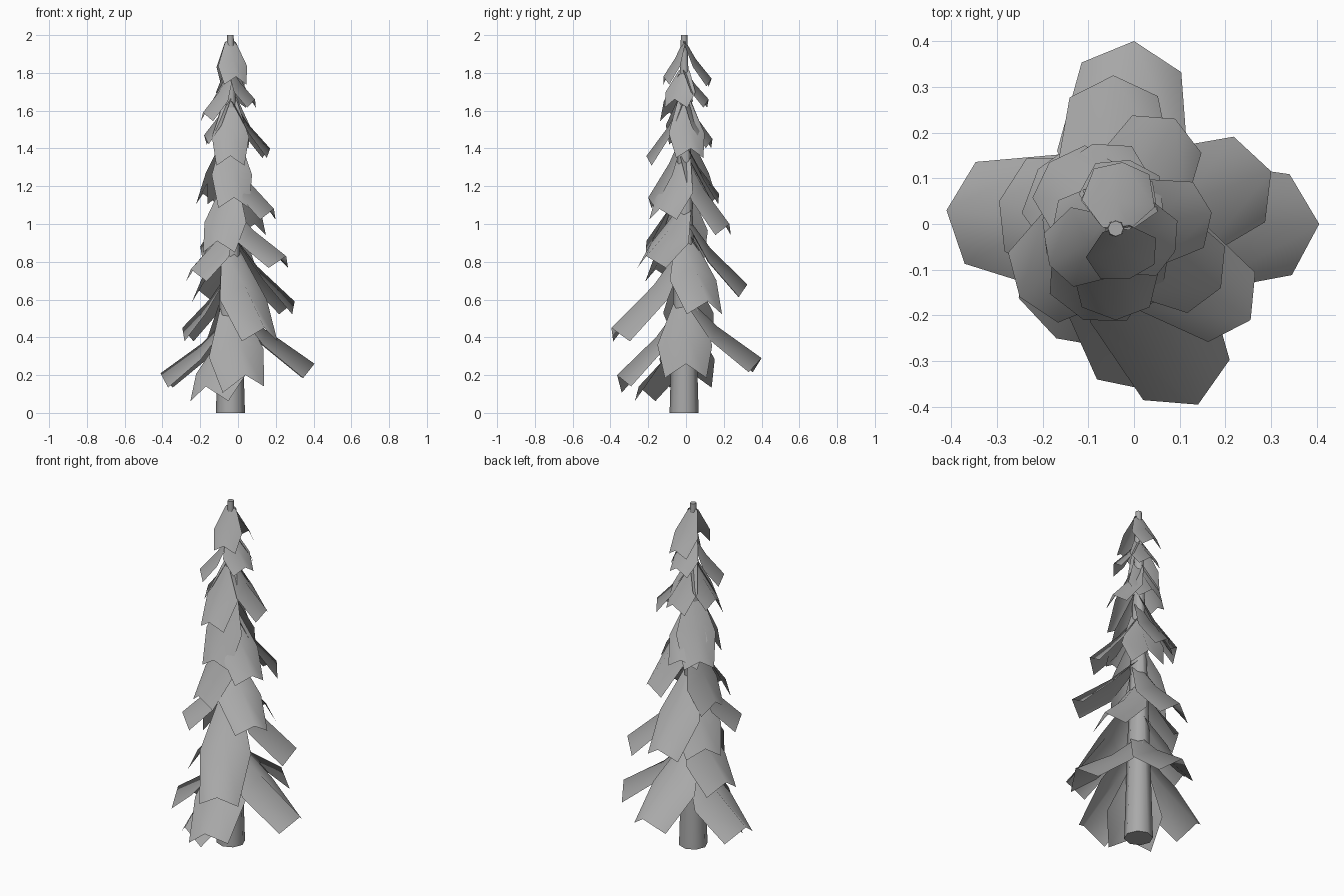
import bpy, bmesh, math
from mathutils import Vector

if "Cube" in bpy.data.objects:
    bpy.data.objects.remove(bpy.data.objects["Cube"])

AXIS = Vector((-0.04, -0.01, 0))

grey = bpy.data.materials.new("plain grey")
grey.diffuse_color = (0.4, 0.4, 0.4, 1)
grey.use_nodes = True
grey.node_tree.nodes["Principled BSDF"].inputs["Base Color"].default_value = grey.diffuse_color


def finish(name, bm, angle):
    mesh = bpy.data.meshes.new(name)
    bm.to_mesh(mesh)
    bm.free()
    mesh.materials.append(grey)
    obj = bpy.data.objects.new(name, mesh)
    bpy.context.collection.objects.link(obj)
    bpy.ops.object.select_all(action='DESELECT')
    obj.select_set(True)
    bpy.context.view_layer.objects.active = obj
    bpy.ops.object.shade_smooth_by_angle(angle=math.radians(angle))
    return obj


# Tapered trunk
bm = bmesh.new()
bmesh.ops.create_cone(bm, cap_ends=True, segments=8, radius1=0.077, radius2=0.017, depth=2)
bmesh.ops.translate(bm, verts=bm.verts, vec=AXIS + Vector((0, 0, 1)))
finish("trunk", bm, 50)

# Branch rows: ridge reach, ridge drop, edge reach, edge half width, edge sag below the ridge
ROWS = [(0.0, 0.0, 0.0, 0.2, 0.12), (0.42, 0.50, 0.38, 0.54, 0.30), (1.0, 1.0, 0.86, 0.41, 0.28)]


def branch(name, tip_x, tip_y, tip_z, base_z, roll=0.0):
    """Drooping arched sheet from the trunk to a pointed tip."""
    reach = Vector((tip_x, tip_y, 0)) - AXIS
    out = reach.normalized()
    side = Vector((-out.y, out.x, 0))
    width = 0.29 - 0.08 * tip_z
    bm = bmesh.new()
    grid = []
    for ridge_r, drop, edge_r, half, sag in ROWS:
        row = []
        for s in (-1, 0, 1):
            offset = s * half * width
            p = AXIS + reach * (edge_r if s else ridge_r) + side * offset
            p.z = base_z + (tip_z - base_z) * drop - abs(s) * sag * width + roll * offset
            row.append(bm.verts.new(p))
        grid.append(row)
    for a, b in zip(grid, grid[1:]):
        for j in (0, 1):
            bm.faces.new((a[j], b[j], b[j + 1], a[j + 1]))
    bmesh.ops.recalc_face_normals(bm, faces=bm.faces)
    if sum(f.normal.z for f in bm.faces) < 0:
        bmesh.ops.reverse_faces(bm, faces=bm.faces)
    finish(name, bm, 80)


# Tip x, tip y, tip z, height on the trunk, optional sideways roll
TIERS = {
    "bottom": [(0.0, 0.40, 0.29, 0.63), (0.405, 0.0, 0.26, 0.62), (-0.41, 0.03, 0.21, 0.52),
               (0.04, -0.365, 0.20, 0.60, 0.15), (-0.17, -0.25, 0.14, 0.44)],
    "low": [(0.14, -0.395, 0.45, 0.90), (-0.045, 0.325, 0.68, 1.06), (0.30, 0.115, 0.59, 0.96),
            (-0.295, 0.05, 0.45, 0.76)],
    "middle": [(0.255, -0.21, 0.83, 1.10), (-0.25, -0.16, 0.76, 1.03), (-0.21, 0.12, 0.65, 0.96)],
    "upper_middle": [(0.09, 0.23, 1.0, 1.38), (0.19, -0.14, 1.08, 1.37), (-0.11, -0.21, 0.91, 1.24),
                     (-0.20, 0.01, 0.88, 1.18), (-0.09, 0.175, 1.16, 1.44)],
    "upper": [(-0.02, -0.20, 1.14, 1.50), (-0.185, 0.135, 1.16, 1.50), (0.17, 0.025, 1.40, 1.67)],
    "high": [(-0.04, -0.21, 1.36, 1.67), (-0.18, -0.02, 1.47, 1.68), (-0.01, 0.14, 1.45, 1.69)],
    "crown": [(-0.185, -0.09, 1.59, 1.81), (0.09, -0.06, 1.66, 1.83), (-0.02, 0.12, 1.66, 1.83)],
    "top": [(-0.01, -0.12, 1.78, 1.98), (-0.025, 0.135, 1.77, 1.98)],
}
for tier, tips in TIERS.items():
    for n, tip in enumerate(tips, 1):
        branch(f"{tier}_branch_{n}", *tip)
